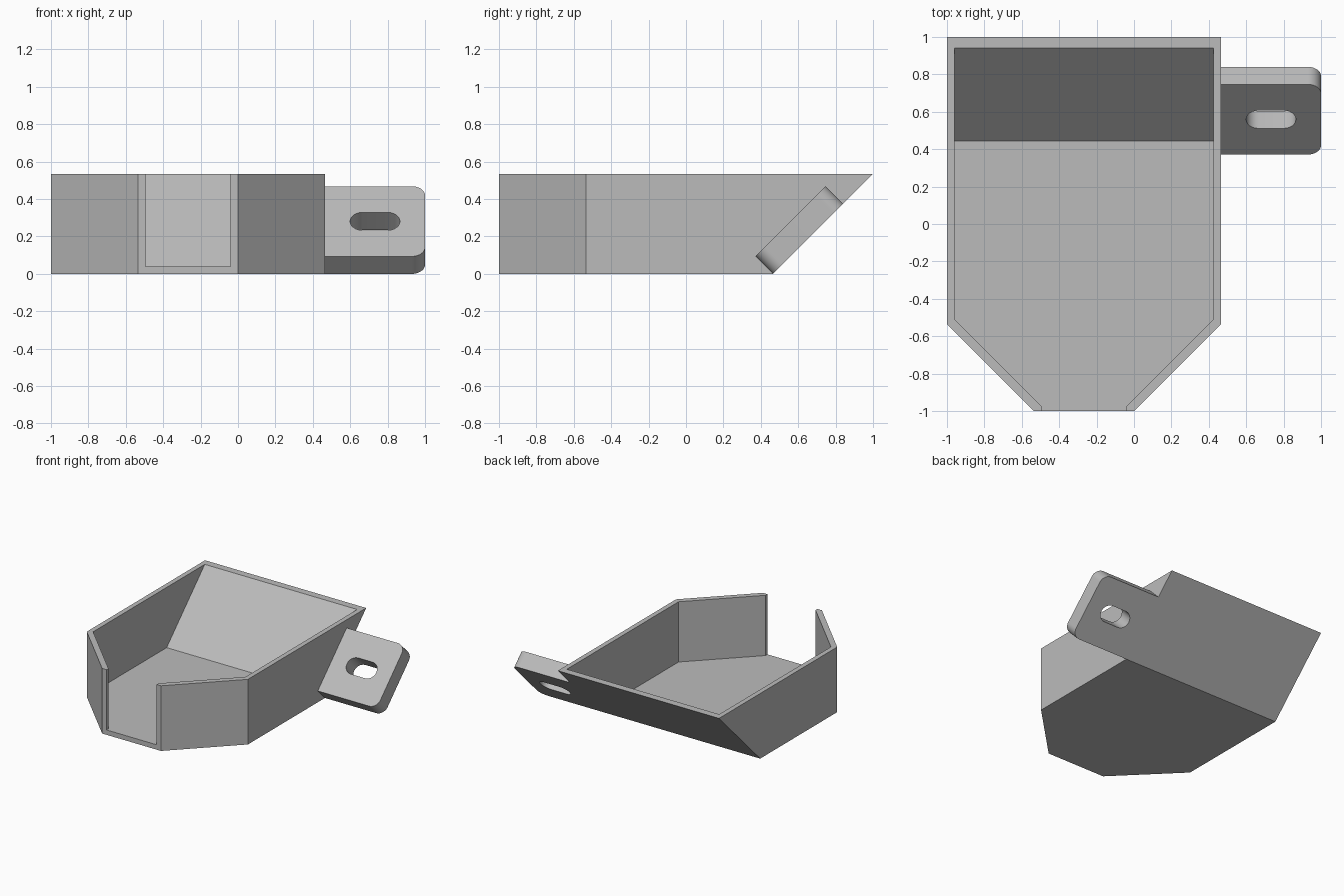
import bpy, bmesh
from math import sin, cos, pi, radians

cube = bpy.data.objects.get("Cube")
if cube:
    bpy.data.objects.remove(cube, do_unlink=True)

# One plain grey for everything
grey = bpy.data.materials.new("plain_grey")
grey.use_nodes = True
COLOUR = (0.5, 0.5, 0.5, 1)
grey.diffuse_color = COLOUR
grey.node_tree.nodes["Principled BSDF"].inputs["Base Color"].default_value = COLOUR

HEIGHT, FLOOR = 0.535, 0.04
SIDE = 0.465          # right wall, and the start of the sloped back
WALL = 0.04


def finish(bm, name):
    bmesh.ops.recalc_face_normals(bm, faces=bm.faces)
    mesh = bpy.data.meshes.new(name)
    bm.to_mesh(mesh)
    bm.free()
    mesh.materials.append(grey)
    obj = bpy.data.objects.new(name, mesh)
    bpy.context.collection.objects.link(obj)
    return obj


# Tray: outer and inner open outlines, with a back that leans outward at 45 degrees
def outer(z):
    back = SIDE + z
    return [(-0.535, -1, z), (-1, -0.535, z), (-1, back, z),
            (SIDE, back, z), (SIDE, -0.535, z), (0, -1, z)]


def inner(z):
    back = SIDE + z - WALL * 1.5
    left, right = WALL - 1, SIDE - WALL
    return [(-0.495, -1, z), (-0.495, -0.975, z), (left, -0.51, z), (left, back, z),
            (right, back, z), (right, -0.51, z), (-0.04, -0.975, z), (-0.04, -1, z)]


bm = bmesh.new()
ob, ot, ib, it = [[bm.verts.new(p) for p in loop] for loop in
                  (outer(0), outer(HEIGHT), inner(FLOOR), inner(HEIGHT))]
for low, high in ((ob, ot), (ib, it)):
    for i in range(len(low) - 1):
        bm.faces.new((low[i], low[i + 1], high[i + 1], high[i]))
bm.faces.new(ob)                                   # underside
bm.faces.new(ib)                                   # floor
bm.faces.new(ot + it[::-1])                        # rim
bm.faces.new((ob[0], ob[-1], ot[-1], it[-1],       # front frame round the opening
              ib[-1], ib[0], it[0], ot[0]))
finish(bm, "tray")


# Mounting tab: rounded plate with a slot, lying on the slope
def arc(cx, cy, r, start, sweep, steps=12):
    angles = [radians(start + sweep * i / steps) for i in range(steps + 1)]
    return [(cx + r * cos(a), cy + r * sin(a)) for a in angles]


LENGTH, THICK, ROUND, SLOT = 0.53, 0.132, 0.07, 0.068
plate = ([(SIDE, LENGTH), (SIDE, 0)]
         + arc(1 - ROUND, ROUND, ROUND, -90, 90)
         + arc(1 - ROUND, LENGTH - ROUND, ROUND, 0, 90))
slot = (arc(0.798, LENGTH / 2, SLOT, -90, 180)
        + arc(0.667, LENGTH / 2, SLOT, 90, 180))

curve = bpy.data.curves.new("mounting_tab", 'CURVE')
curve.dimensions = '2D'
curve.fill_mode = 'BOTH'
curve.extrude = THICK / 2
for outline in (plate, slot):
    spline = curve.splines.new('POLY')
    spline.points.add(len(outline) - 1)
    for point, (x, y) in zip(spline.points, outline):
        point.co = (x, y, 0, 1)
    spline.use_cyclic_u = True
curve.materials.append(grey)
tab = bpy.data.objects.new("mounting_tab", curve)
bpy.context.collection.objects.link(tab)
offset = THICK / 2 * sin(pi / 4)
tab.location = (0, SIDE - offset, offset)
tab.rotation_euler.x = pi / 4

bpy.ops.object.select_all(action='DESELECT')
tab.select_set(True)
bpy.context.view_layer.objects.active = tab
bpy.ops.object.convert(target='MESH')
tab = bpy.context.object
bm = bmesh.new()
bm.from_mesh(tab.data)
bmesh.ops.remove_doubles(bm, verts=bm.verts, dist=0.0005)
bmesh.ops.recalc_face_normals(bm, faces=bm.faces)
bm.to_mesh(tab.data)
bm.free()
bpy.ops.object.shade_smooth_by_angle(angle=radians(30))
